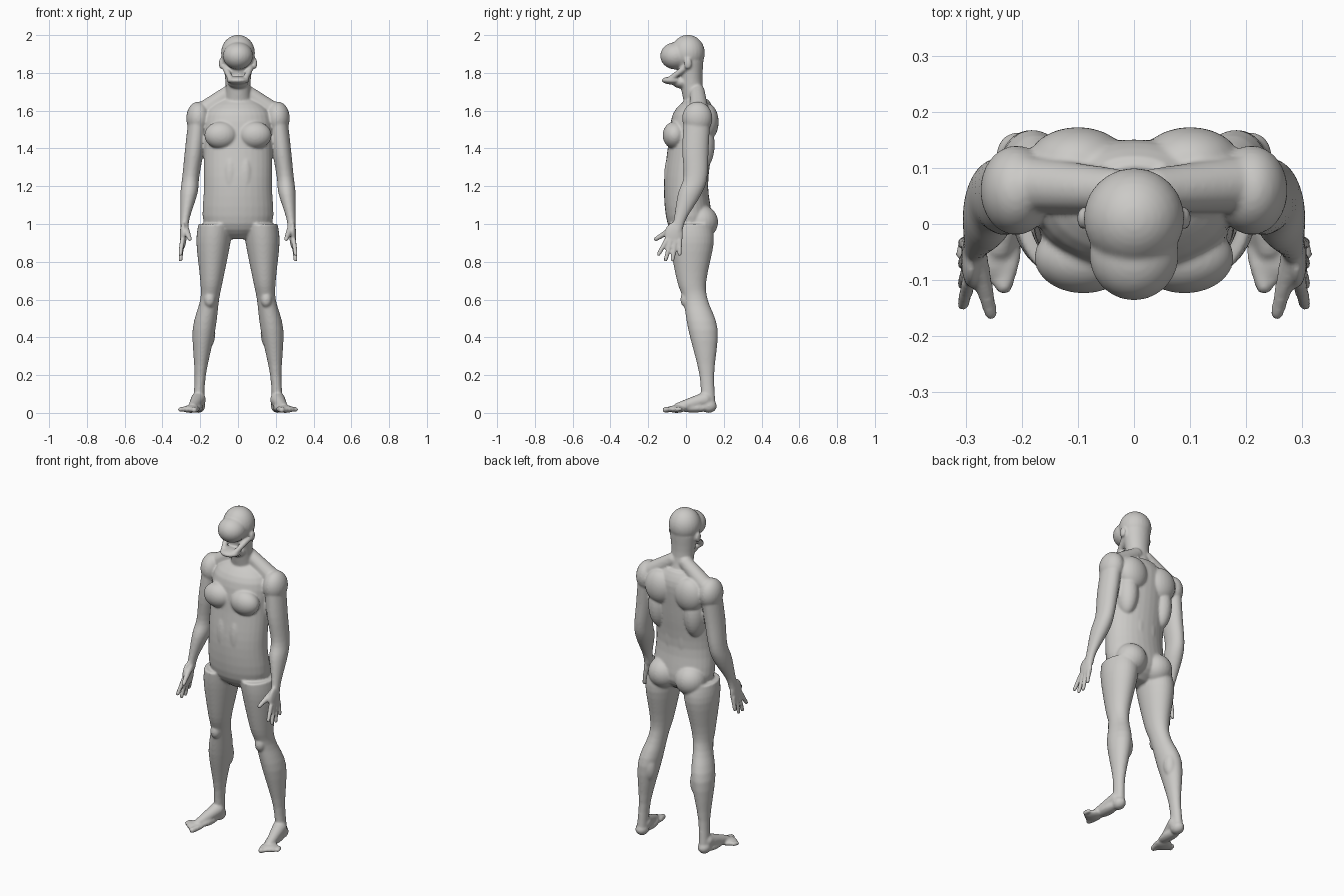
import bpy
import bmesh
import math
from mathutils import Vector, Matrix

default_cube = bpy.data.objects.get("Cube")
if default_cube:
    bpy.data.objects.remove(default_cube, do_unlink=True)

skin = bpy.data.materials.new("warm_grey")
skin.use_nodes = True
skin.diffuse_color = (.6, .59, .57, 1)
skin.node_tree.nodes["Principled BSDF"].inputs["Base Color"].default_value = skin.diffuse_color

bm = bmesh.new()


def ball(x, y, z, radius, wide=1, deep=1, tall=1):
    """Ellipsoid mass of muscle or bone."""
    shape = Matrix.Diagonal((wide, deep, tall, 1))
    bmesh.ops.create_uvsphere(bm, u_segments=24, v_segments=16, radius=radius,
                              matrix=Matrix.Translation((x, y, z)) @ shape)


def capsule(start, end, start_radius, end_radius):
    """Tapered straight bar with round ends."""
    start, end = Vector(start), Vector(end)
    span = end - start
    turn = span.to_track_quat('Z', 'Y').to_matrix().to_4x4()
    bmesh.ops.create_cone(bm, cap_ends=True, segments=16, depth=span.length,
                          radius1=start_radius, radius2=end_radius,
                          matrix=Matrix.Translation((start + end) / 2) @ turn)
    ball(*start, start_radius)
    ball(*end, end_radius)


def spline(before, start, end, after, t):
    """Catmull-Rom blend between start and end."""
    pull = (end - before) / 2
    push = (after - start) / 2
    step = end - start
    return start + t * (pull + t * (3 * step - 2 * pull - push + t * (pull + push - 2 * step)))


def loft(stations, deep):
    """Smooth trunk through stations of x, y, z, half width; deep is depth over width."""
    rows = [Vector(station) for station in stations]
    padded = [rows[0], *rows, rows[-1]]
    path = [spline(*group, step / 4) for group in zip(padded, rows, rows[1:], padded[3:])
            for step in range(4)]
    path.append(rows[-1])
    sides = 32
    angles = [math.tau * i / sides for i in range(sides)]
    rings = [[bm.verts.new((x + half * math.cos(a), y + deep * half * math.sin(a), z)) for a in angles]
             for x, y, z, half in path]
    bm.faces.new(rings[0])
    bm.faces.new(rings[-1])
    for low, high in zip(rings, rings[1:]):
        for i in range(sides):
            bm.faces.new((low[i - 1], low[i], high[i], high[i - 1]))


# Ear and jaw edge
ball(.09, .01, 1.85, .03, wide=.4, deep=.7)
capsule((.07, 0, 1.83), (.04, -.08, 1.77), .016, .016)

# Shoulder slope, shoulder, chest, shoulder blade and flank
capsule((.04, .06, 1.7), (.18, .07, 1.6), .04, .05)
ball(.21, .06, 1.56, .08, wide=.8, tall=1.1)
ball(.09, -.06, 1.47, .08, wide=1.1, deep=.8, tall=.9)
ball(.1, .11, 1.54, .09, deep=.7, tall=1.1)
ball(.12, .08, 1.42, .06, deep=1.2, tall=2.3)

# Belly, lower back and buttock
ball(.04, -.08, 1.25, .04, deep=.9, tall=3)
ball(.04, .07, 1.25, .04, deep=1.2, tall=4)
ball(.09, .08, 1.01, .09)

# Leg, kneecap and calf
loft([(.12, .02, 1, .09), (.13, .03, .9, .09), (.14, .03, .7, .06), (.15, .05, .6, .05),
      (.18, .09, .44, .06), (.2, .11, .2, .03), (.21, .12, .02, .03)], deep=1.3)
ball(.15, 0, .6, .03, tall=1.4)
ball(.16, .12, .42, .04, tall=2)

# Heel, sole, ball of the foot and instep
ball(.21, .12, .036, .036, deep=1.2)
ball(.22, .04, .026, .035, deep=2.5, tall=.7)
ball(.25, -.05, .02, .05, tall=.4)
capsule((.21, .1, .07), (.24, -.04, .03), .04, .025)

# Toes, shorter and thinner towards the outside
for k in range(5):
    knuckle = Vector((.22 + .02 * k, -.07 + .01 * k, .02))
    thick = .012 if k else .016
    capsule(knuckle, knuckle + (.04 - .004 * k) * Vector((.3, -1, -.1)), thick, thick)

# Arm
loft([(.21, .06, 1.58, .05), (.23, .05, 1.4, .05), (.25, .05, 1.25, .045), (.26, .02, 1.16, .045),
      (.28, -.03, 1.03, .024), (.285, -.05, .96, .022)], deep=1.4)

# Palm, fingers and thumb
ball(.29, -.065, .94, .05, wide=.36, tall=1.4)
for k in range(4):
    outer_finger = k in (0, 3)
    capsule((.295, -.105 + .024 * k, .91), (.305, -.145 + .037 * k, .81 + .03 * outer_finger), .014, .011)
capsule((.28, -.06, .98), (.255, -.16, .92), .02, .012)

# Mirror the left half to the right
copied = bmesh.ops.duplicate(bm, geom=bm.verts[:] + bm.edges[:] + bm.faces[:])["geom"]
bmesh.ops.scale(bm, vec=(-1, 1, 1), verts=[item for item in copied if isinstance(item, bmesh.types.BMVert)])

# Torso and neck
loft([(0, .02, .92, .07), (0, .02, 1, .18), (0, 0, 1.2, .18), (0, .02, 1.4, .18),
      (0, .04, 1.58, .17), (0, .06, 1.66, .09)], deep=.65)
loft([(0, .06, 1.6, .07), (0, .03, 1.73, .065), (0, .02, 1.86, .08)], deep=.9)

# Skull, smooth face dome, chin and throat
ball(0, .01, 1.905, .09, tall=1.07)
ball(0, -.055, 1.89, .08, deep=1.02, tall=.9)
ball(0, -.07, 1.76, .06, tall=.36)
ball(0, -.02, 1.75, .055, tall=.6)

# Fuse the parts into one smooth body
bmesh.ops.recalc_face_normals(bm, faces=bm.faces[:])
mesh = bpy.data.meshes.new("human_body")
bm.to_mesh(mesh)
bm.free()
mesh.materials.append(skin)
body = bpy.data.objects.new("human_body", mesh)
bpy.context.collection.objects.link(body)
fuse = body.modifiers.new("fuse", 'REMESH')
fuse.mode = 'VOXEL'
fuse.voxel_size = .006
fuse.use_smooth_shade = True
soften = body.modifiers.new("soften", 'SMOOTH')
soften.iterations = 8
